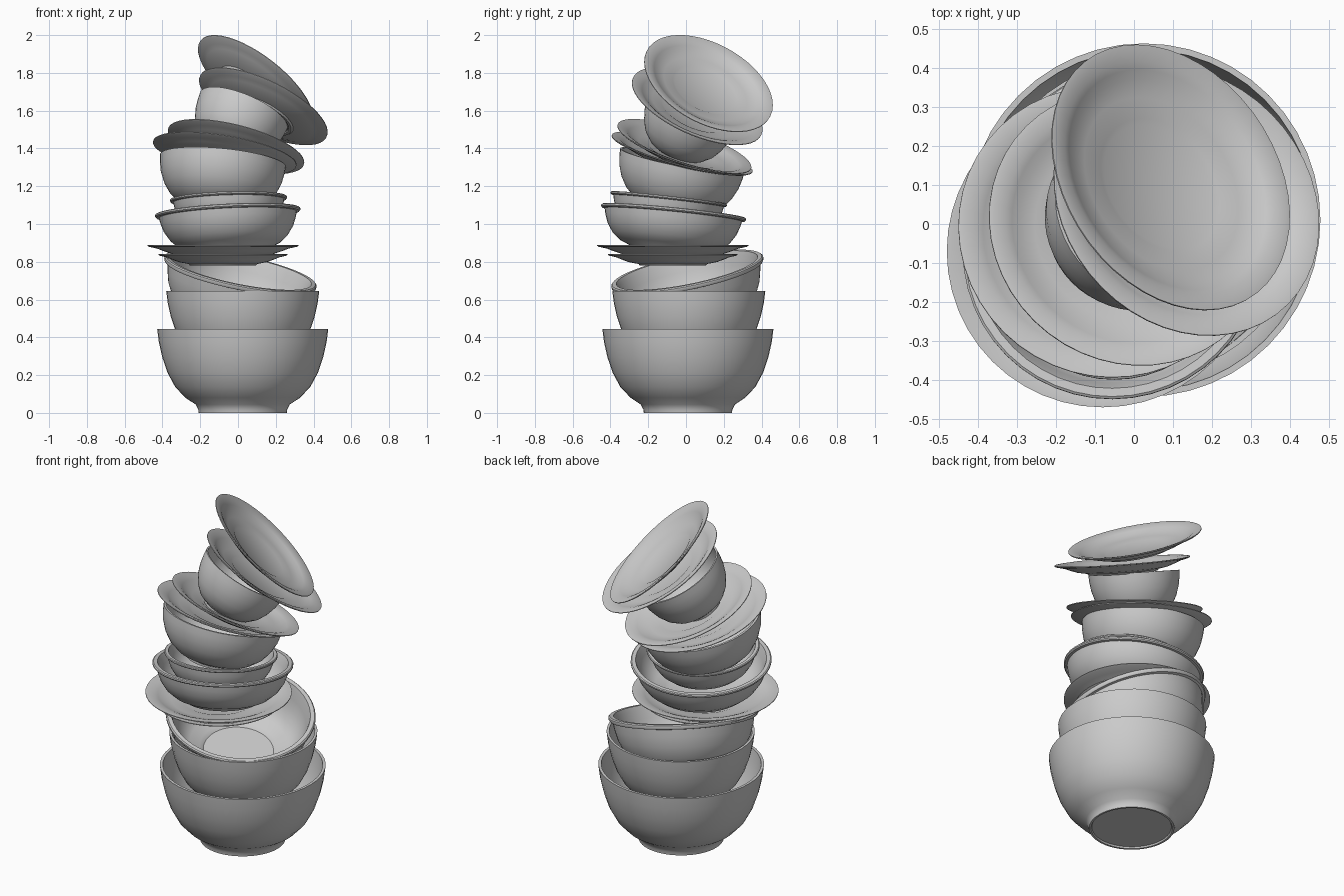
import bpy, bmesh, math
from mathutils import Vector, Matrix

cube = bpy.data.objects.get("Cube")
if cube:
    bpy.data.objects.remove(cube, do_unlink=True)

glaze = bpy.data.materials.new("grey_glaze")
glaze.use_nodes = True
GREY = (0.6, 0.6, 0.6, 1)
glaze.diffuse_color = GREY
glaze.node_tree.nodes["Principled BSDF"].inputs["Base Color"].default_value = GREY

# Closed half sections: (share of rim radius, share of depth), rim centre at height 0
DEEP_BOWL = [(0, -.98), (.48, -.98), (.49, -1), (.515, -1), (.52, -.96), (.55, -.9),
             (.67, -.82), (.79, -.69), (.88, -.52), (.94, -.34), (.98, -.16), (1, 0),
             (.965, 0), (.945, -.16), (.9, -.34), (.84, -.5), (.75, -.66), (.62, -.79),
             (.5, -.87), (.3, -.9), (0, -.9)]
LIPPED_BOWL = [(0, -.97), (.48, -.97), (.5, -1), (.53, -1), (.55, -.95), (.7, -.84),
               (.81, -.67), (.89, -.45), (.93, -.25), (.95, -.1), (.985, -.09),
               (1, -.06), (1, -.02), (.985, 0), (.93, 0), (.91, -.08), (.88, -.25), (.84, -.44),
               (.76, -.63), (.66, -.76), (.52, -.83), (.47, -.89), (0, -.89)]
ROUND_BOWL = [(0, -.97), (.42, -.97), (.44, -1), (.47, -1), (.48, -.95), (.64, -.87),
              (.79, -.72), (.89, -.54), (.96, -.33), (.99, -.14), (1, 0),
              (.96, 0), (.94, -.15), (.9, -.34), (.83, -.52), (.72, -.68), (.55, -.82),
              (.35, -.88), (0, -.88)]
PLATE = [(0, -.93), (.46, -.93), (.47, -1), (.51, -1), (.53, -.86), (.68, -.7),
         (.8, -.45), (.87, -.28), (.98, -.13), (1, -.06), (1, 0), (.97, 0), (.88, -.1),
         (.83, -.23), (.77, -.42), (.65, -.62), (.5, -.72), (.46, -.82), (0, -.82)]


def turned(name, section, radius, depth, centre, normal=(0, 0, 1)):
    """Spin a section round its axis, then lean it along the normal."""
    bm = bmesh.new()
    verts = [bm.verts.new((r * radius, 0, h * depth)) for r, h in section]
    edges = [bm.edges.new(pair) for pair in zip(verts, verts[1:])]
    bmesh.ops.spin(bm, geom=verts + edges, cent=(0, 0, 0), axis=(0, 0, 1),
                   angle=2 * math.pi, steps=48)
    bmesh.ops.remove_doubles(bm, verts=bm.verts, dist=1e-5)
    bmesh.ops.recalc_face_normals(bm, faces=bm.faces)
    mesh = bpy.data.meshes.new(name)
    bm.to_mesh(mesh)
    bm.free()
    mesh.materials.append(glaze)
    ob = bpy.data.objects.new(name, mesh)
    bpy.context.collection.objects.link(ob)
    lean = Vector((0, 0, 1)).rotation_difference(Vector(normal).normalized())
    ob.matrix_world = Matrix.Translation(centre) @ lean.to_matrix().to_4x4()
    bpy.ops.object.select_all(action='DESELECT')
    ob.select_set(True)
    bpy.context.view_layer.objects.active = ob
    bpy.ops.object.shade_smooth_by_angle(angle=math.radians(35))


# Large bowls at the bottom
turned("large_bowl", DEEP_BOWL, .453, .445, (.025, .01, .445))
turned("medium_bowl", DEEP_BOWL, .405, .40, (.025, .015, .645))
turned("leaning_bowl", LIPPED_BOWL, .41, .30, (.015, .005, .755), (.2, -.2, 1))

# Level pair of plates
turned("lower_flat_plate", PLATE, .342, .06, (-.08, -.07, .84))
turned("upper_flat_plate", PLATE, .40, .065, (-.08, -.07, .888))

# Bowls in the middle
turned("wide_lipped_bowl", LIPPED_BOWL, .385, .215, (-.055, -.065, 1.07), (-.05, .1, 1))
turned("small_lipped_bowl", LIPPED_BOWL, .31, .18, (-.05, -.09, 1.14), (-.03, .11, 1))
turned("deep_bowl", ROUND_BOWL, .335, .27, (-.08, -.02, 1.335), (.1, .2, 1))

# Tilted plates under the small bowl
turned("lower_tilted_plate", PLATE, .385, .065, (-.07, -.02, 1.375), (.17, .26, 1))
turned("upper_tilted_plate", PLATE, .372, .065, (-.01, -.008, 1.412), (.26, .33, 1))

# Small bowl and the steep plates on top
turned("small_round_bowl", ROUND_BOWL, .25, .26, (.03, .035, 1.6), (.37, .34, .86))
turned("lower_steep_plate", PLATE, .372, .065, (.135, .06, 1.625), (.405, .37, .834))
turned("upper_steep_plate", PLATE, .37, .07, (.095, .12, 1.745), (.567, .395, .724))
